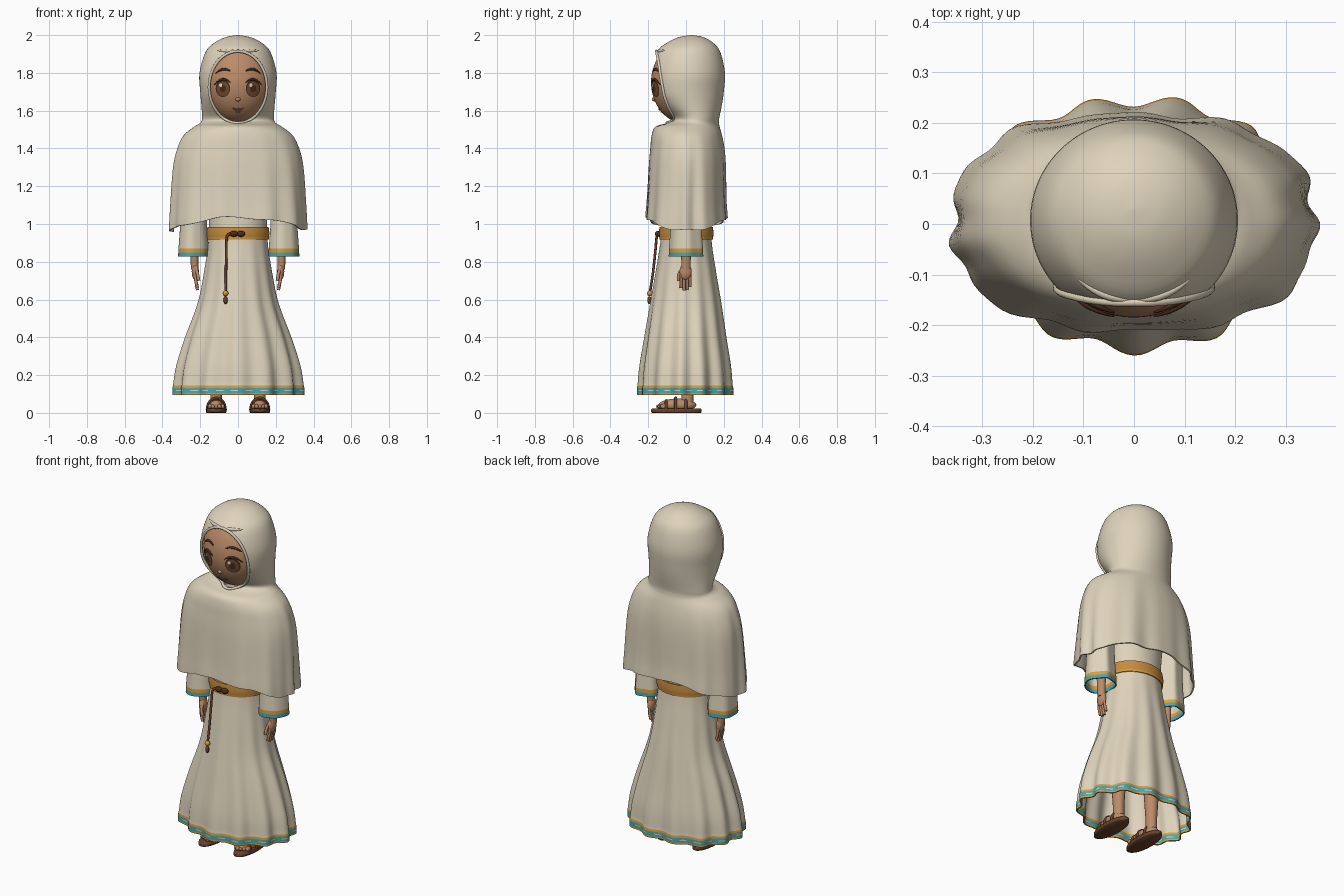
import bpy, bmesh
from math import sin, cos, pi, sqrt, radians
from mathutils import Vector

old = bpy.data.objects.get("Cube")
if old:
    bpy.data.objects.remove(old, do_unlink=True)


def material(name, r, g, b):
    m = bpy.data.materials.new(name)
    m.use_nodes = True
    m.diffuse_color = (r, g, b, 1)
    bsdf = m.node_tree.nodes["Principled BSDF"]
    bsdf.inputs["Base Color"].default_value = (r, g, b, 1)
    bsdf.inputs["Roughness"].default_value = 0.9
    return m


cream = material("cream cloth", 0.73, 0.65, 0.50)
skin = material("skin", 0.50, 0.26, 0.14)
teal = material("teal trim", 0.07, 0.38, 0.43)
gold = material("gold trim", 0.68, 0.34, 0.05)
orange = material("orange belt", 0.56, 0.26, 0.05)
dark = material("dark brown", 0.07, 0.026, 0.012)
leather = material("leather", 0.14, 0.055, 0.025)
iris_brown = material("iris brown", 0.17, 0.075, 0.03)
white = material("eye highlight", 0.85, 0.82, 0.75)
lip = material("lip", 0.28, 0.10, 0.06)


def finish(name, bm, mats, thick=0, cutter=None):
    mesh = bpy.data.meshes.new(name)
    bm.to_mesh(mesh)
    bm.free()
    ob = bpy.data.objects.new(name, mesh)
    bpy.context.collection.objects.link(ob)
    for m in mats:
        mesh.materials.append(m)
    bpy.ops.object.select_all(action='DESELECT')
    ob.select_set(True)
    bpy.context.view_layer.objects.active = ob
    if thick:
        mod = ob.modifiers.new("thickness", 'SOLIDIFY')
        mod.thickness, mod.offset = thick, -1
        bpy.ops.object.modifier_apply(modifier=mod.name)
    if cutter:
        mod = ob.modifiers.new("opening", 'BOOLEAN')
        mod.operation, mod.object = 'DIFFERENCE', cutter
        bpy.ops.object.modifier_apply(modifier=mod.name)
    bpy.ops.object.shade_smooth_by_angle(angle=radians(50))
    return ob


def smooth_rows(pts, steps=4):
    # Catmull-Rom through the profile rows
    pts = [Vector(p) for p in pts]
    ext = [2 * pts[0] - pts[1]] + pts + [2 * pts[-1] - pts[-2]]
    out = []
    for p, q, r, s in zip(ext, ext[1:], ext[2:], ext[3:]):
        for k in range(steps):
            t = k / steps
            out.append(0.5 * (2 * q + (r - p) * t + (2 * p - 5 * q + 4 * r - s) * t * t
                              + (3 * q - p - 3 * r + s) * t ** 3))
    return out + [pts[-1]]


def loft(name, rows, mats, n=32, cx=0, rule=None, bend=None, caps=(), thick=0, cutter=None):
    # rows run upward: height, half width, front y, back y
    bm = bmesh.new()
    rings = []
    for z, ax, yf, yb in rows:
        ring = []
        for j in range(n):
            a = 2 * pi * j / n
            co = Vector((cx + ax * cos(a), (yf + yb) / 2 + (yb - yf) / 2 * sin(a), z))
            ring.append(bm.verts.new(bend(co, a) if bend else co))
        rings.append(ring)
    for i, (lo, hi) in enumerate(zip(rings, rings[1:])):
        for j in range(n):
            k = (j + 1) % n
            f = bm.faces.new((lo[j], lo[k], hi[k], hi[j]))
            if rule:
                f.material_index = rule(i, j)
    if 0 in caps:
        bm.faces.new(rings[0][::-1])
    if 1 in caps:
        bm.faces.new(rings[-1])
    return finish(name, bm, mats, thick, cutter)


def ball(name, pos, size, mat, seg=20):
    bm = bmesh.new()
    bmesh.ops.create_uvsphere(bm, u_segments=seg, v_segments=seg // 2, radius=1)
    bmesh.ops.scale(bm, vec=size, verts=bm.verts)
    bmesh.ops.translate(bm, vec=pos, verts=bm.verts)
    return finish(name, bm, [mat])


def cord(name, pts, radius, mat, closed=False, taper=False):
    cu = bpy.data.curves.new(name, 'CURVE')
    cu.dimensions, cu.bevel_depth, cu.bevel_resolution, cu.use_fill_caps = '3D', radius, 2, True
    sp = cu.splines.new('POLY')
    sp.points.add(len(pts) - 1)
    for i, (p, co) in enumerate(zip(sp.points, pts)):
        p.co = (*co, 1)
        p.radius = 0.35 + 0.65 * sin(pi * i / (len(pts) - 1)) if taper else 1
    sp.use_cyclic_u, sp.use_smooth = closed, True
    cu.materials.append(mat)
    ob = bpy.data.objects.new(name, cu)
    bpy.context.collection.objects.link(ob)


# Hood and cape, one draped cloth with a face opening
cloth = smooth_rows([(1.0, .358, -.212, .218), (1.1, .354, -.206, .212), (1.3, .343, -.198, .21),
                     (1.4, .322, -.19, .203), (1.47, .288, -.182, .19), (1.515, .232, -.162, .178),
                     (1.535, .2, -.1, .175), (1.56, .19, -.072, .176), (1.63, .194, -.14, .19),
                     (1.7, .2, -.185, .2), (1.8, .204, -.19, .206), (1.91, .172, -.157, .182),
                     (1.96, .125, -.1, .143), (1.99, .063, -.035, .09), (2.0, .004, .026, .034)])


def drape(co, a):
    t = min(1, max(0, (1.53 - co.z) / 0.5))
    k = 1 + t * (0.022 * cos(11 * a + 0.8) + 0.012 * cos(17 * a) + 0.07 * sin(2 * a) ** 2)
    return Vector((co.x * k, co.y * k, co.z - 0.035 * t ** 3 * cos(2 * a) + 0.006 * t ** 3 * cos(7 * a)))


def hood_y(x, z):
    for p, q in zip(cloth, cloth[1:]):
        if p[0] <= z <= q[0]:
            _, ax, yf, yb = p.lerp(q, (z - p[0]) / (q[0] - p[0]))
            return (yf + yb) / 2 - (yb - yf) / 2 * sqrt(max(0, 1 - (x / ax) ** 2))


ZO, RX, RZ = 1.725, 0.153, 0.19
oval = [(RX * cos(2 * pi * i / 64), ZO + RZ * sin(2 * pi * i / 64)) for i in range(64)]
bm = bmesh.new()
near, far = [[bm.verts.new((x, y, z)) for x, z in oval] for y in (-0.4, 0)]
bm.faces.new(near)
bm.faces.new(far[::-1])
for i in range(64):
    bm.faces.new((near[i - 1], far[i - 1], far[i], near[i]))
bmesh.ops.recalc_face_normals(bm, faces=bm.faces)
cutter = finish("face_opening_cutter", bm, [cream])
cutter.hide_render = True
loft("hood_and_cape", cloth, [cream], 120, bend=drape, caps=(1,), thick=0.008, cutter=cutter)
bpy.data.objects.remove(cutter, do_unlink=True)
cord("hood_rim", [(x, hood_y(x, z) - 0.002, z) for x, z in oval], 0.008, cream, closed=True)
for s in (-1, 1):
    fold = [(s * x / 100, hood_y(x / 100, 1.915 + x / 5000) + 0.003, 1.915 + x / 5000) for x in range(0, 12)]
    cord("hood_fold", fold, 0.009, cream, taper=True)

# Head and painted face
HC, HR = Vector((0, 0, 1.75)), Vector((0.185, 0.185, 0.22))
ball("head", HC, HR, skin, 64)


def face_y(x, z):
    return -HR.y * sqrt(max(0, 1 - (x / HR.x) ** 2 - ((z - HC.z) / HR.z) ** 2))


def patch(name, cx, cz, rx, rz, lift, mat):
    bm = bmesh.new()
    at = lambda x, z: bm.verts.new((x, face_y(x, z) - lift, z))
    mid, last = at(cx, cz), None
    for r in (0.33, 0.67, 1):
        ring = [at(cx + r * rx * cos(i * pi / 14), cz + r * rz * sin(i * pi / 14)) for i in range(28)]
        for i in range(28):
            bm.faces.new((last[i - 1], ring[i - 1], ring[i], last[i]) if last else (mid, ring[i - 1], ring[i]))
        last = ring
    finish(name, bm, [mat])


def stroke(name, cx, cz, w, h, tilt, radius, mat):
    pts = []
    for i in range(13):
        u = i / 6 - 1
        x, z = cx + w * u, cz + h * (1 - u * u) + tilt * u
        pts.append((x, face_y(x, z) - 0.001, z))
    cord(name, pts, radius, mat, taper=True)


for s in (-1, 1):
    patch("eye_outline", s * .08, 1.718, .038, .046, .003, dark)
    patch("iris", s * .08, 1.714, .032, .038, .005, iris_brown)
    patch("pupil", s * .08, 1.718, .016, .021, .007, dark)
    patch("eye_highlight", s * .08 - .012, 1.735, .008, .010, .009, white)
    stroke("upper_lash", s * .083, 1.742, .043, .024, -s * .006, .006, dark)
    stroke("eyebrow", s * .08, 1.803, .04, .016, -s * .006, .007, dark)
ball("nose", (0, face_y(0, 1.66), 1.66), (.013, .012, .011), skin)
stroke("mouth", 0, 1.614, .03, -.008, 0, .005, lip)
stroke("lower_lip", 0, 1.596, .014, -.003, 0, .004, lip)

# Gown with pleats and a banded hem
gown = smooth_rows([(.145, .332, -.243, .243), (.25, .317, -.235, .235), (.4, .274, -.213, .213),
                    (.58, .211, -.185, .188), (.75, .178, -.158, .16), (.93, .155, -.132, .134),
                    (1.1, .16, -.125, .13), (1.45, .21, -.12, .13)], 5)
hem = [(z, .334, -.246, .246) for z in (.095, .105, .116, .122, .133)]


def pleat(co, a):
    t = min(1, max(0, (0.98 - co.z) / 0.85))
    k = 1 + t * (0.045 * cos(13 * a + pi / 2) + 0.015 * cos(5 * a + 1))
    return Vector((co.x * k, co.y * k, co.z))


loft("gown", hem + gown, [cream, teal, gold], 156, bend=pleat, thick=0.007,
     rule=lambda i, j: (2, 1, 0 if j % 6 < 3 else 1, 1, 2)[i] if i < 5 else 0)

# Belt, knot and hanging cord
belt = [(.918, .163, -.14, .142), (.93, .165, -.142, .144), (.955, .166, -.144, .146), (.985, .162, -.14, .142)]
loft("belt", belt, [orange, gold], 64, rule=lambda i, j: int(i == 0), thick=0.012)
for x in (-.022, .016):
    ball("belt_knot", (x, -.148, .948), (.022, .016, .016), dark)
cord("hanging_cord", smooth_rows([(-.03, -.15, .95), (-.058, -.155, .935), (-.062, -.163, .85),
                                 (-.064, -.175, .74), (-.066, -.192, .63)]), .007, leather)
ball("cord_bead", (-.066, -.192, .633), (.015, .015, .015), gold)
ball("cord_tassel", (-.066, -.194, .597), (.011, .011, .021), leather)

for s, side in ((1, "left_"), (-1, "right_")):
    # Sleeve with cuff bands
    sleeve = [(.828, .082, -.09, .09), (.85, .081, -.089, .089), (.87, .08, -.088, .088),
              (.98, .072, -.08, .08), (1.2, .066, -.075, .075), (1.43, .05, -.06, .06)]
    loft(side + "sleeve", sleeve, [cream, teal, gold], 40, cx=s * .239, thick=0.007,
         rule=lambda i, j: (1, 2, 0, 0, 0)[i],
         bend=lambda co, a: co + Vector((.004 * cos(4 * a), .004 * cos(5 * a), 0)))
    # Arm and hand
    arm = [(.76, .019, -.024, .024), (.85, .023, -.026, .026), (1.1, .03, -.032, .032)]
    loft(side + "arm", arm, [skin], 20, cx=s * .23, caps=(0, 1))
    ball(side + "palm", (s * .226, -.002, .748), (.019, .032, .045), skin)
    for i, low in enumerate((.662, .65, .652, .668)):
        y = -.026 + .016 * i
        cord(side + "finger", [(s * .226, y * .9, .735), (s * .224, y, .7), (s * .215, y, low)], .008, skin)
    cord(side + "thumb", [(s * .222, -.02, .765), (s * .214, -.038, .735), (s * .208, -.04, .7)], .009, skin)
    # Leg, foot and sandal
    fx = s * .115
    leg = [(.05, .03, -.025, .04), (.12, .03, -.024, .04), (.3, .042, -.035, .05), (.55, .05, -.045, .055)]
    loft(side + "leg", leg, [skin], 24, cx=fx, caps=(0, 1))
    sole = [(0, .05, -.178, .078), (.004, .054, -.185, .083), (.018, .054, -.185, .083), (.022, .051, -.18, .08)]
    loft(side + "sandal_sole", sole, [leather], 36, cx=fx, caps=(0, 1))
    ball(side + "foot", (fx, -.045, .042), (.043, .1, .034), skin)
    for i in range(5):
        ball(side + "toe", (fx + s * (i - 2) * .017, -.138 + .007 * abs(i - 1), .034), (.011, .02, .013), skin, 12)
    for y, w, h in ((-.105, .043, .05), (-.055, .048, .064), (.0, .044, .064)):
        arc = [(fx + w * cos(pi * i / 12), y, .015 + h * sin(pi * i / 12)) for i in range(13)]
        cord(side + "sandal_strap", arc, .008, leather)
